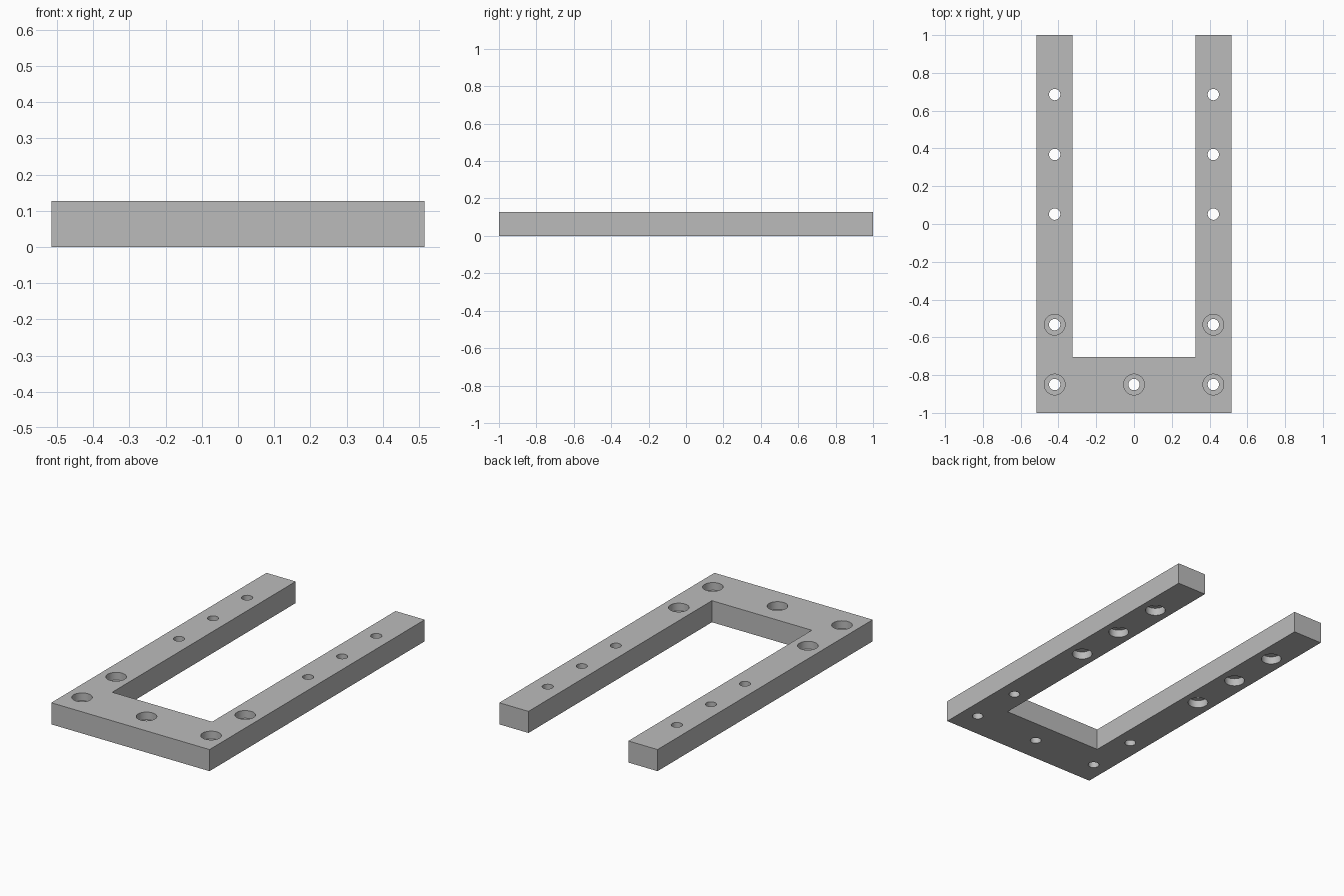
import bpy
import bmesh
import math

if "Cube" in bpy.data.objects:
    bpy.data.objects.remove(bpy.data.objects["Cube"], do_unlink=True)

HEIGHT = 0.127
SINK = 0.045       # counterbore depth
BORE_R = 0.03
SINK_R = 0.055
SIDE_X = 0.42

grey = bpy.data.materials.new("plain grey")
grey.use_nodes = True
colour = (0.5, 0.5, 0.5, 1)
grey.diffuse_color = colour
grey.node_tree.nodes["Principled BSDF"].inputs["Base Color"].default_value = colour


def add_object(name, bm):
    mesh = bpy.data.meshes.new(name)
    bmesh.ops.recalc_face_normals(bm, faces=bm.faces[:])
    bm.to_mesh(mesh)
    bm.free()
    mesh.materials.append(grey)
    obj = bpy.data.objects.new(name, mesh)
    bpy.context.collection.objects.link(obj)
    return obj


def cylinders(name, specs):
    """One cutter from (x, y, radius, bottom, top) cylinders."""
    bm = bmesh.new()
    for x, y, radius, low, high in specs:
        made = bmesh.ops.create_cone(bm, cap_ends=True, segments=48,
                                     radius1=radius, radius2=radius, depth=high - low)
        bmesh.ops.translate(bm, verts=made["verts"], vec=(x, y, (low + high) / 2))
    obj = add_object(name, bm)
    obj.hide_render = True
    return obj


# U-shaped plate: half outline mirrored, then extruded upward
half = [(0.515, -1), (0.515, 1), (0.325, 1), (0.325, -0.705)]
outline = half + [(-x, y) for x, y in reversed(half)]
bm = bmesh.new()
base = bm.faces.new([bm.verts.new((x, y, 0)) for x, y in outline])
top = bmesh.ops.extrude_face_region(bm, geom=[base], use_keep_orig=True)
bmesh.ops.translate(bm, vec=(0, 0, HEIGHT),
                    verts=[v for v in top["geom"] if isinstance(v, bmesh.types.BMVert)])
plate = add_object("u_plate", bm)

# Bridge holes are sunk from above, arm holes from below
bridge_holes = [(0, -0.85)] + [(s * SIDE_X, y) for s in (-1, 1) for y in (-0.85, -0.533)]
arm_holes = [(s * SIDE_X, y) for s in (-1, 1) for y in (0.052, 0.368, 0.685)]

bores = cylinders("bore_cutter",
                  [(x, y, BORE_R, -0.1, HEIGHT + 0.1) for x, y in bridge_holes + arm_holes])
sinks = cylinders("counterbore_cutter",
                  [(x, y, SINK_R, HEIGHT - SINK, HEIGHT + 0.1) for x, y in bridge_holes]
                  + [(x, y, SINK_R, -0.1, SINK) for x, y in arm_holes])

bpy.ops.object.select_all(action="DESELECT")
plate.select_set(True)
bpy.context.view_layer.objects.active = plate
for cutter in (bores, sinks):
    mod = plate.modifiers.new(cutter.name, "BOOLEAN")
    mod.operation = "DIFFERENCE"
    mod.solver = "EXACT"
    mod.object = cutter
    bpy.ops.object.modifier_apply(modifier=mod.name)
    bpy.data.objects.remove(cutter, do_unlink=True)

bpy.ops.object.shade_smooth_by_angle(angle=math.radians(30))
